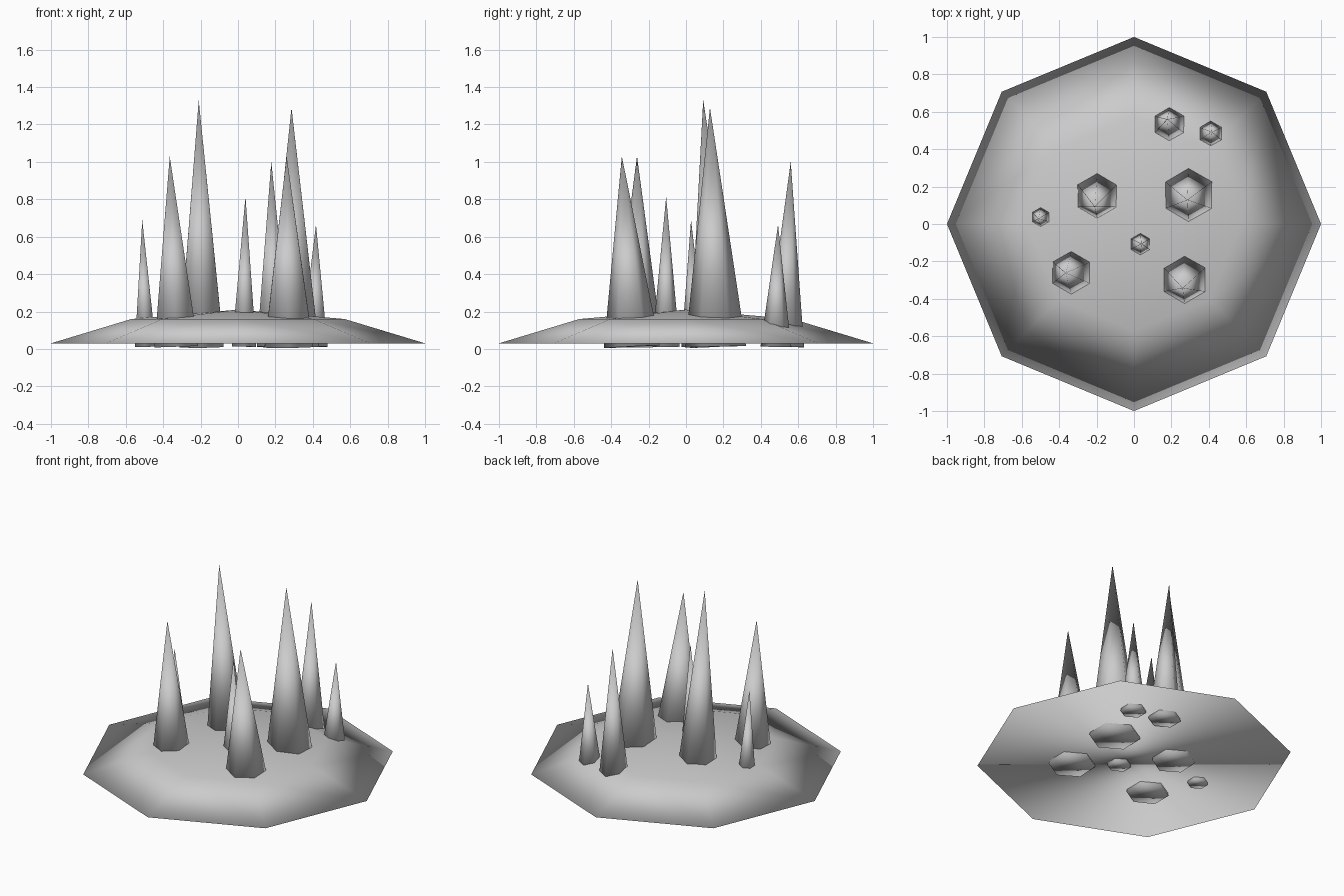
import bpy
import bmesh
from mathutils import Matrix, Vector

cube = bpy.data.objects.get("Cube")
if cube:
    bpy.data.objects.remove(cube, do_unlink=True)

# Single plain stone colour
stone = bpy.data.materials.new("stone_grey")
stone.use_nodes = True
colour = (0.6, 0.6, 0.6, 1.0)
stone.diffuse_color = colour
stone.node_tree.nodes["Principled BSDF"].inputs["Base Color"].default_value = colour


def add_object(name, bm):
    """Turn a bmesh into a fully smooth-shaded stone object."""
    bmesh.ops.remove_doubles(bm, verts=bm.verts, dist=1e-5)
    bmesh.ops.recalc_face_normals(bm, faces=bm.faces)
    for face in bm.faces:
        face.smooth = True
    mesh = bpy.data.meshes.new(name)
    bm.to_mesh(mesh)
    bm.free()
    mesh.materials.append(stone)
    obj = bpy.data.objects.new(name, mesh)
    bpy.context.collection.objects.link(obj)
    return obj


def add_mound(rim_z, shoulder_r, shoulder_z, peak_z):
    """Low eight-sided mound: sloped skirt, shallow peak, flat underside."""
    bm = bmesh.new()
    bmesh.ops.create_cone(
        bm, cap_ends=True, segments=8, radius1=1.0, radius2=shoulder_r,
        depth=shoulder_z - rim_z,
        matrix=Matrix.Translation((0, 0, (rim_z + shoulder_z) / 2)))
    top = max(bm.faces, key=lambda f: f.calc_center_median().z)
    peak = bmesh.ops.poke(bm, faces=[top])["verts"][0]
    peak.co.z = peak_z
    add_object("base_mound", bm)


def add_spike(name, base, radius, tip):
    """Six-sided spike leaning from its base centre to its tip."""
    base, tip = Vector(base), Vector(tip)
    axis = tip - base
    lean = Vector((0, 0, 1)).rotation_difference(axis).to_matrix().to_4x4()
    bm = bmesh.new()
    bmesh.ops.create_cone(
        bm, cap_ends=True, segments=6, radius1=radius, radius2=0,
        depth=axis.length,
        matrix=Matrix.Translation((base + tip) / 2) @ lean)
    add_object(name, bm)


add_mound(rim_z=0.03, shoulder_r=0.57, shoulder_z=0.16, peak_z=0.21)

# Spikes: base x, base y, radius, tip position
BASE_Z = 0.012
spikes = {
    "spike_far_right": (-0.495, 0.04, 0.065, (-0.512, 0.027, 0.69)),
    "spike_front_right": (-0.33, -0.26, 0.135, (-0.365, -0.262, 1.03)),
    "spike_tallest": (-0.195, 0.158, 0.137, (-0.21, 0.092, 1.33)),
    "spike_widest": (0.292, 0.158, 0.163, (0.286, 0.128, 1.29)),
    "spike_front_left": (0.272, -0.29, 0.15, (0.26, -0.343, 1.03)),
    "spike_centre": (0.032, -0.108, 0.075, (0.04, -0.106, 0.815)),
    "spike_back": (0.19, 0.528, 0.103, (0.178, 0.56, 1.0)),
    "spike_back_left": (0.408, 0.48, 0.082, (0.417, 0.492, 0.665)),
}
for name, (x, y, radius, tip) in spikes.items():
    add_spike(name, (x, y, BASE_Z), radius, tip)
